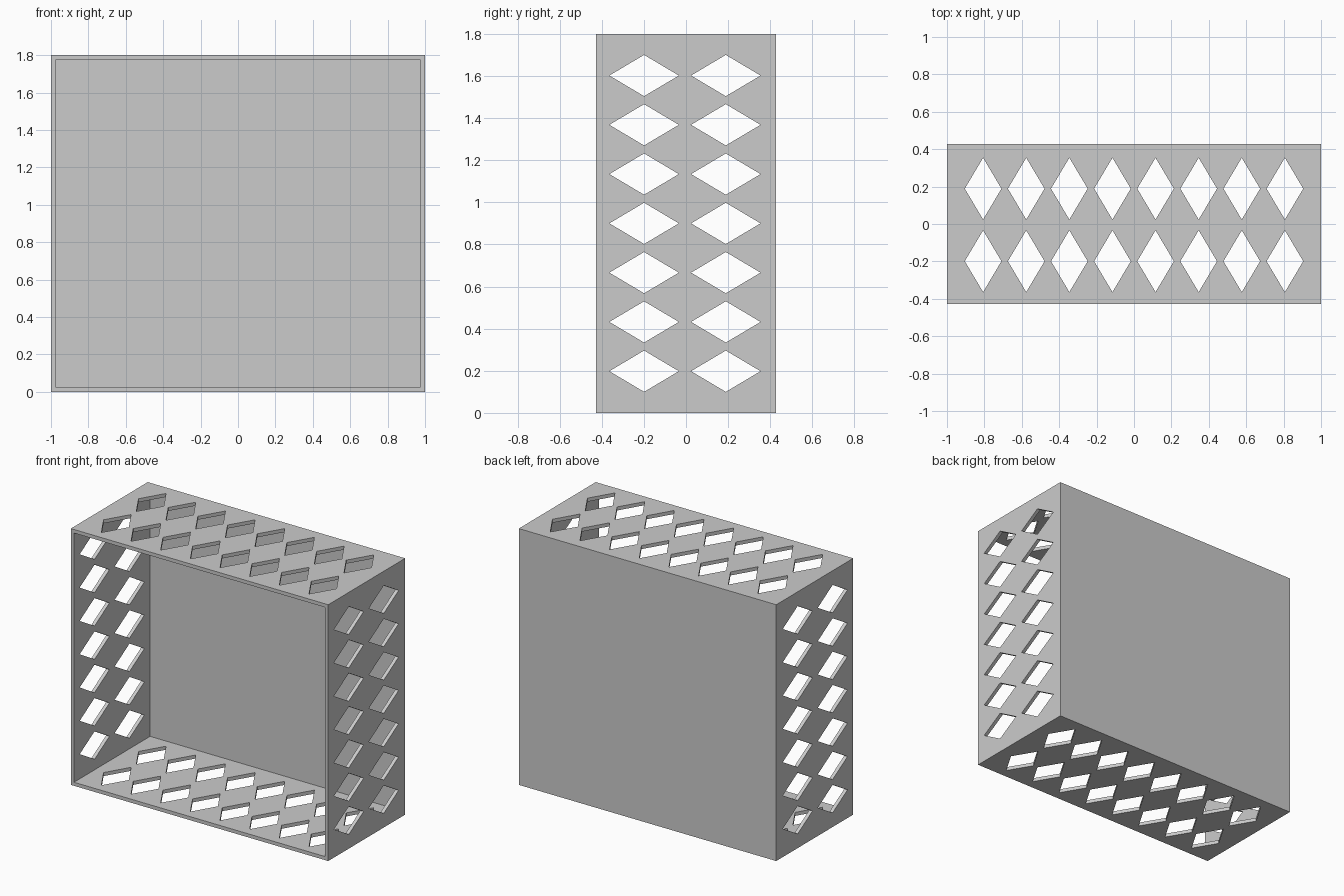
import bpy, bmesh
from math import radians

if "Cube" in bpy.data.objects:
    bpy.data.objects.remove(bpy.data.objects["Cube"])

T = 0.025                      # frame wall thickness
Y0, Y1, YB = -0.427, 0.417, 0.427
YC = (Y0 + Y1) / 2


def pierced_panel(name, w, h, holes, hx, hy, loc, rot):
    """Flat panel w x h with diamond holes, built from a filled 2D curve."""
    cu = bpy.data.curves.new(name, 'CURVE')
    cu.dimensions = '2D'
    cu.fill_mode = 'BOTH'
    cu.extrude = T / 2
    loops = [[(-w/2, -h/2), (w/2, -h/2), (w/2, h/2), (-w/2, h/2)]]
    loops += [[(x - hx, y), (x, y - hy), (x + hx, y), (x, y + hy)] for x, y in holes]
    for pts in loops:
        sp = cu.splines.new('POLY')
        sp.points.add(3)
        for p, (x, y) in zip(sp.points, pts):
            p.co = (x, y, 0, 1)
        sp.use_cyclic_u = True
        sp.use_smooth = False
    tmp = bpy.data.objects.new(name + "_outline", cu)
    bpy.context.collection.objects.link(tmp)
    bpy.context.view_layer.update()
    dg = bpy.context.evaluated_depsgraph_get()
    me = bpy.data.meshes.new_from_object(tmp.evaluated_get(dg))
    bpy.data.objects.remove(tmp)
    # weld caps to rims and keep faces flat
    bm = bmesh.new()
    bm.from_mesh(me)
    bmesh.ops.remove_doubles(bm, verts=bm.verts, dist=1e-4)
    bmesh.ops.recalc_face_normals(bm, faces=bm.faces)
    for f in bm.faces:
        f.smooth = False
    bm.to_mesh(me)
    bm.free()
    ob = bpy.data.objects.new(name, me)
    ob.location, ob.rotation_euler = loc, rot
    bpy.context.collection.objects.link(ob)


# side walls: 2 x 7 diamonds
rows = (-0.194, 0.194)
side_holes = [(y, (k - 3) * 0.234) for y in rows for k in range(7)]
for name, s in (("left_side", -1), ("right_side", 1)):
    pierced_panel(name, Y1 - Y0, 1.8, side_holes, 0.165, 0.098,
                  (s * (1 - T/2), YC, 0.9), (radians(90), 0, radians(90)))

# top and bottom: 8 x 2 diamonds
flat_holes = [((k - 3.5) * 0.2305, y) for y in rows for k in range(8)]
for name, z in (("bottom_panel", T/2), ("top_panel", 1.8 - T/2)):
    pierced_panel(name, 2 - 2*T, Y1 - Y0, flat_holes, 0.098, 0.165,
                  (0, YC, z), (0, 0, 0))

# solid back panel
bpy.ops.mesh.primitive_cube_add(size=1, location=(0, (Y1 + YB) / 2, 0.9))
back = bpy.context.object
back.name = "back_panel"
back.scale = (2, YB - Y1, 1.8)
